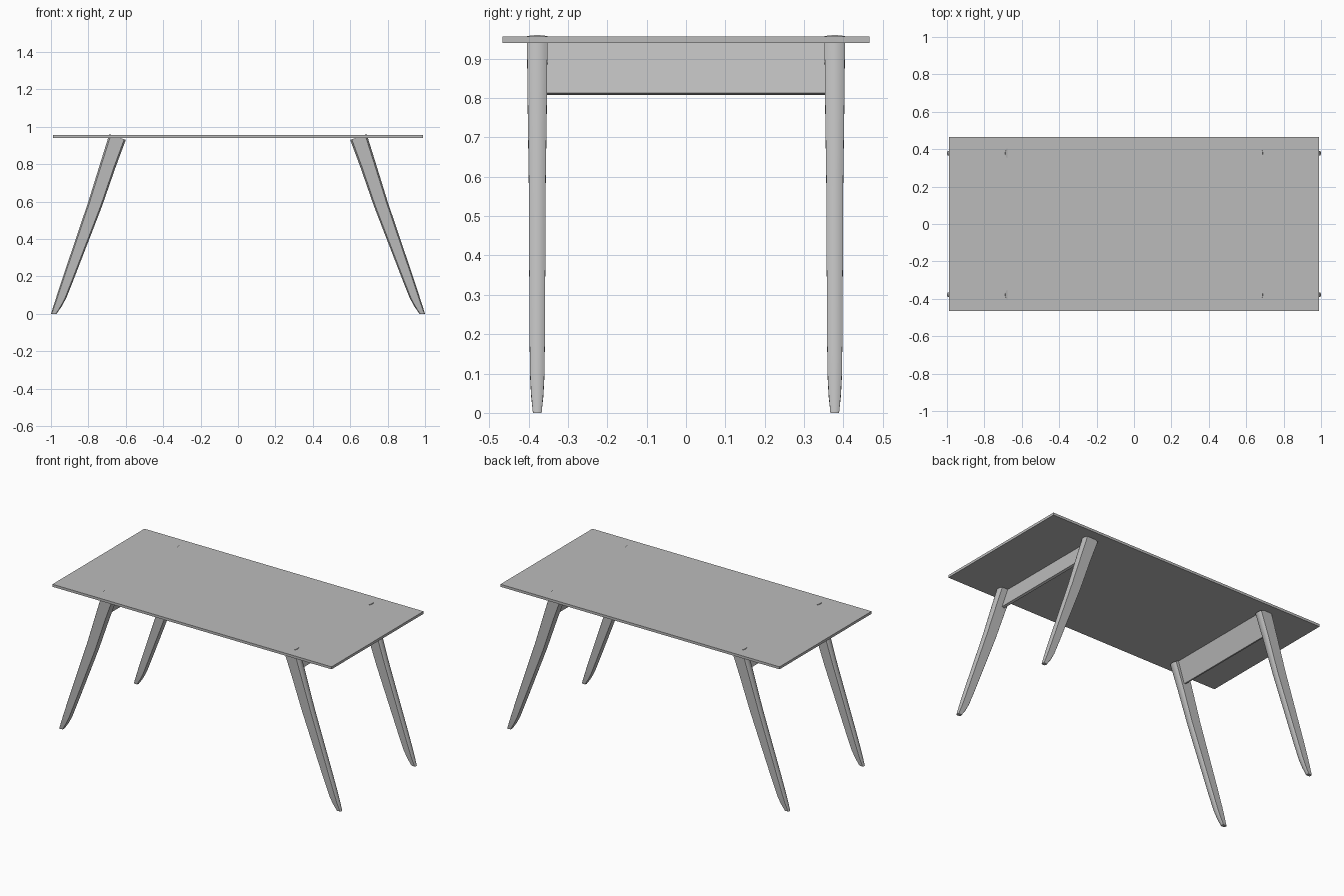
import bpy
import bmesh
import math
from mathutils import Vector

cube = bpy.data.objects.get("Cube")
if cube:
    bpy.data.objects.remove(cube, do_unlink=True)

grey = bpy.data.materials.new("plain grey")
grey.use_nodes = True
colour = (0.5, 0.5, 0.5, 1)
grey.diffuse_color = colour
grey.node_tree.nodes["Principled BSDF"].inputs["Base Color"].default_value = colour


def finish(name, bm, smooth=False):
    bmesh.ops.recalc_face_normals(bm, faces=bm.faces)
    mesh = bpy.data.meshes.new(name)
    bm.to_mesh(mesh)
    bm.free()
    mesh.materials.append(grey)
    obj = bpy.data.objects.new(name, mesh)
    bpy.context.collection.objects.link(obj)
    if smooth:
        bpy.ops.object.select_all(action="DESELECT")
        obj.select_set(True)
        bpy.context.view_layer.objects.active = obj
        bpy.ops.object.shade_smooth_by_angle(angle=math.radians(25))
    return obj


def loft(bm, rings):
    loops = [[bm.verts.new(p) for p in ring] for ring in rings]
    n = len(loops[0])
    for a, b in zip(loops, loops[1:]):
        for i in range(n):
            j = (i + 1) % n
            bm.faces.new((a[i], a[j], b[j], b[i]))
    bm.faces.new(loops[0])
    bm.faces.new(loops[-1])


# Leg stations: outer x and z, inner x and z, half width
STATIONS = [
    (1.0, 0.0, 0.97, 0.0, 0.011),
    (0.984, 0.05, 0.942, 0.04, 0.0155),
    (0.968, 0.1, 0.918, 0.085, 0.018),
    (0.935, 0.2, 0.88, 0.18, 0.0195),
    (0.80, 0.6, 0.727, 0.575, 0.0215),
    (0.735, 0.81, 0.655, 0.782, 0.0245),
    (0.688, 0.96, 0.60, 0.93, 0.026),
]


def leg_ring(station, sx, sy, steps=8):
    # Flat sides with shallow rounded outer and inner edges
    xo, zo, xi, zi, half = station
    outer, inner = Vector((xo, 0, zo)), Vector((xi, 0, zi))
    bulge = 0.35 * half / (outer - inner).length
    ring = []
    for start, end, side in ((outer, inner, 1), (inner, outer, -1)):
        for k in range(steps + 1):
            t = 2 * k / steps - 1
            p = start.lerp(end, bulge * t * t)
            ring.append((sx * p.x, sy * 0.378 + side * t * half, p.z))
    return ring


# Four splayed legs
for sx, end in ((1, "left"), (-1, "right")):
    for sy, face in ((1, "back"), (-1, "front")):
        bm = bmesh.new()
        loft(bm, [leg_ring(s, sx, sy) for s in STATIONS])
        finish(f"{face}_{end}_leg", bm, smooth=True)

    # Tilted apron board joining the pair of legs
    bm = bmesh.new()
    section = [(0.670, 0.808), (0.685, 0.813), (0.642, 0.945), (0.625, 0.945)]
    loft(bm, [[(sx * x, y, z) for x, z in section] for y in (-0.36, 0.36)])
    finish(f"{end}_apron", bm)

# Tabletop slab
bm = bmesh.new()
bmesh.ops.create_cube(bm, size=1)
bmesh.ops.scale(bm, vec=(1.98, 0.932, 0.016), verts=bm.verts)
bmesh.ops.translate(bm, vec=(0, 0, 0.948), verts=bm.verts)
finish("tabletop", bm)
